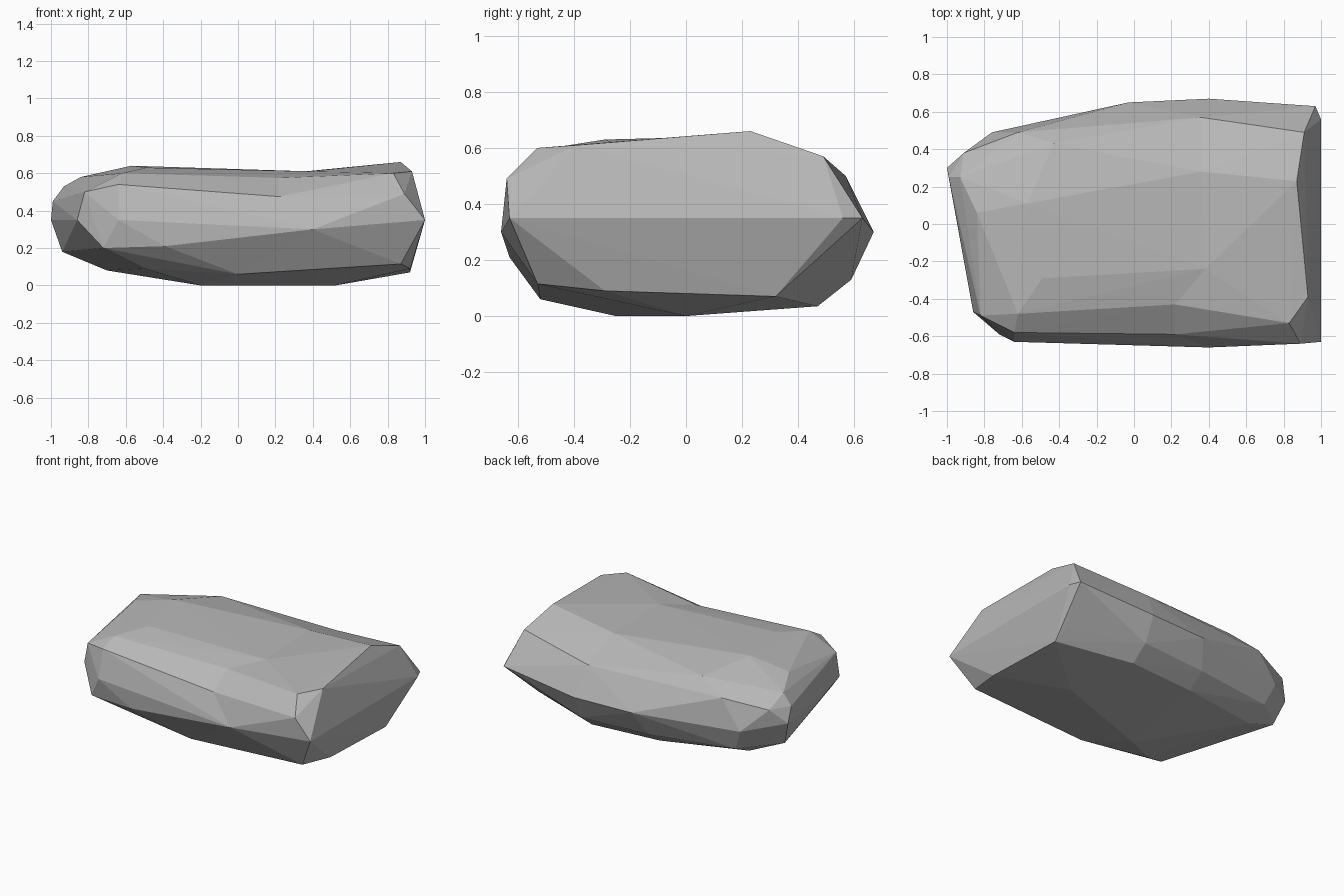
import bpy
import bmesh

default_cube = bpy.data.objects.get("Cube")
if default_cube:
    bpy.data.objects.remove(default_cube, do_unlink=True)

# One flat stone colour
stone = bpy.data.materials.new("stone_grey")
stone.use_nodes = True
grey = (0.48, 0.48, 0.48, 1.0)
stone.diffuse_color = grey
stone.node_tree.nodes["Principled BSDF"].inputs["Base Color"].default_value = grey

# Blunt left end: front corner, top rim, back rim, underside
left_end = [
    (-.86, -.47, .35), (-.82, -.49, .50), (-.84, .06, .58), (-.93, .25, .53),
    (-.99, .25, .45), (-1, .30, .35), (-.91, .38, .45), (-.76, .49, .30),
    (-.94, .25, .18), (-.70, .45, .15), (-.70, .30, .08), (-.72, -.59, .20),
]

# Broad girth on the left half: front, over the top, back, underside
left_girth = [
    (-.64, -.63, .35), (-.64, -.58, .54), (-.62, -.48, .60), (-.49, -.29, .63),
    (-.57, .11, .64), (-.43, .43, .58), (-.62, .49, .50), (-.03, .65, .30),
    (-.10, .55, .13), (-.10, .43, .04), (-.20, -.25, 0), (-.50, -.46, .09),
    (-.39, -.63, .21),
]

# Waist shared by both halves, where the top dips
waist = [
    (.40, -.66, .30), (.22, -.59, .475), (.22, -.43, .575), (.38, -.24, .61),
    (.36, .28, .61), (.36, .57, .50), (.40, .67, .30), (.40, .59, .13),
    (.40, .47, .035), (.52, 0, 0), (0, -.52, .06),
]

# Wedge-shaped right end with an upright ridge
right_end = [
    (1, -.63, .35), (.89, -.64, .49), (.83, -.53, .60), (.93, -.39, .61),
    (.87, .23, .66), (.91, .49, .57), (.97, .63, .35), (1, .56, .35),
    (.90, .40, .13), (.92, .32, .07), (.92, -.29, .09), (.87, -.53, .115),
]


def faceted_block(name, points):
    """Wrap the points in a closed skin of flat facets."""
    bm = bmesh.new()
    for point in points:
        bm.verts.new(point)
    bmesh.ops.convex_hull(bm, input=bm.verts[:])
    loose = [v for v in bm.verts if not v.link_faces]
    bmesh.ops.delete(bm, geom=loose, context="VERTS")
    bmesh.ops.recalc_face_normals(bm, faces=bm.faces[:])
    mesh = bpy.data.meshes.new(name)
    bm.to_mesh(mesh)
    bm.free()
    mesh.materials.append(stone)
    block = bpy.data.objects.new(name, mesh)
    bpy.context.collection.objects.link(block)
    return block


# Two convex halves meet at the waist, leaving a shallow saddle on top
rock = faceted_block("rock", left_end + left_girth + waist)
right_half = faceted_block("rock_right_half", waist + right_end)
right_half.hide_render = True

weld = rock.modifiers.new("weld_halves", "BOOLEAN")
weld.operation = "UNION"
weld.solver = "EXACT"
weld.object = right_half
bpy.ops.object.select_all(action="DESELECT")
bpy.context.view_layer.objects.active = rock
rock.select_set(True)
bpy.ops.object.modifier_apply(modifier=weld.name)
bpy.data.objects.remove(right_half, do_unlink=True)
bpy.ops.object.shade_flat()
